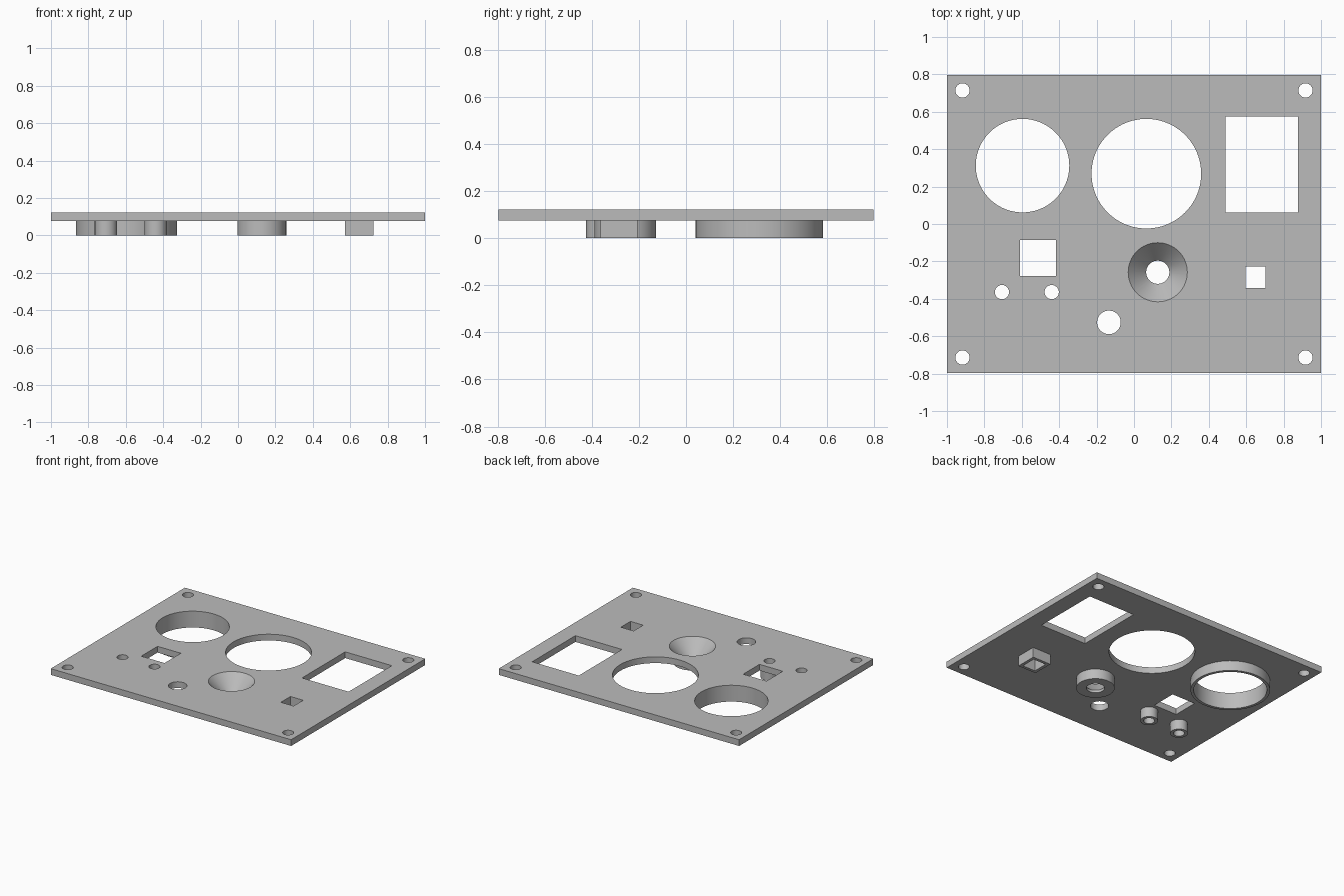
import bpy, bmesh
from math import radians
from mathutils import Matrix, Vector

TOP, UNDER = 0.123, 0.076      # faces of the plate
MID = 0.1                      # collars run up into the plate
LOW, HIGH = -0.05, 0.2         # cutters pass right through

cube = bpy.data.objects.get("Cube")
if cube:
    bpy.data.objects.remove(cube)

grey = bpy.data.materials.new("panel grey")
grey.use_nodes = True
colour = (0.5, 0.5, 0.5, 1)
grey.diffuse_color = colour
grey.node_tree.nodes["Principled BSDF"].inputs["Base Color"].default_value = colour


def box(bm, x, y, half_x, half_y, z0, z1):
    place = Matrix.Translation((x, y, (z0 + z1) / 2))
    size = Matrix.Diagonal((2 * half_x, 2 * half_y, z1 - z0, 1))
    bmesh.ops.create_cube(bm, size=1, matrix=place @ size)


def cylinder(bm, x, y, radius, z0, z1, sides=64):
    bmesh.ops.create_cone(bm, cap_ends=True, segments=sides, radius1=radius,
                          radius2=radius, depth=z1 - z0,
                          matrix=Matrix.Translation((x, y, (z0 + z1) / 2)))


def turned(bm, x, y, profile, sides=64):
    # stack of rings, bridged and capped into a closed solid
    rings = []
    for radius, z in profile:
        ring = bmesh.ops.create_circle(
            bm, segments=sides, radius=radius,
            matrix=Matrix.Translation((x, y, z)))["verts"]
        rings.append(ring)
    for a, b in zip(rings, rings[1:]):
        for i in range(sides):
            j = (i + 1) % sides
            bm.faces.new((a[i], a[j], b[j], b[i]))
    bm.faces.new(rings[0][::-1])
    bm.faces.new(rings[-1])


def finish(bm, name):
    bmesh.ops.recalc_face_normals(bm, faces=bm.faces)
    mesh = bpy.data.meshes.new(name)
    bm.to_mesh(mesh)
    bm.free()
    mesh.materials.append(grey)
    obj = bpy.data.objects.new(name, mesh)
    bpy.context.collection.objects.link(obj)
    return obj


# flat plate
bm = bmesh.new()
box(bm, 0, 0, 1, 0.797, UNDER, TOP)
panel = finish(bm, "panel")

# feature positions shared by collars and openings
gauge = (-0.596, 0.312)
funnel = (0.127, -0.258)
socket = (0.649, -0.285)
pilots = [(-0.706, -0.364), (-0.44, -0.364)]

# collars on the underside
bm = bmesh.new()
cylinder(bm, *gauge, 0.271, 0, MID, 96)
cylinder(bm, *funnel, 0.131, 0, MID)
box(bm, *socket, 0.076, 0.079, 0, MID)
for spot in pilots:
    cylinder(bm, *spot, 0.06, 0, MID, 48)
collars = finish(bm, "collars")

# openings
bm = bmesh.new()
cylinder(bm, *gauge, 0.25, LOW, HIGH, 96)
cylinder(bm, 0.066, 0.269, 0.293, LOW, HIGH, 96)
cylinder(bm, -0.134, -0.526, 0.063, LOW, HIGH)
box(bm, 0.683, 0.319, 0.194, 0.257, LOW, HIGH)
box(bm, -0.513, -0.182, 0.097, 0.097, LOW, HIGH)
box(bm, *socket, 0.053, 0.057, LOW, HIGH)
turned(bm, *funnel, [(0.062, LOW), (0.062, 0.02), (0.158, TOP), (0.158, HIGH)])
for spot in pilots:
    cylinder(bm, *spot, 0.038, LOW, HIGH, 48)
for side in (-1, 1):
    for end in (-1, 1):
        cylinder(bm, side * 0.917, end * 0.714, 0.038, LOW, HIGH, 48)
openings = finish(bm, "openings")

# join the collars to the plate, then cut the openings
for helper, operation in ((collars, "UNION"), (openings, "DIFFERENCE")):
    helper.hide_render = True
    mod = panel.modifiers.new(helper.name, "BOOLEAN")
    mod.operation = operation
    mod.solver = "EXACT"
    mod.object = helper

bpy.context.view_layer.update()
graph = bpy.context.evaluated_depsgraph_get()
solid = bpy.data.meshes.new_from_object(panel.evaluated_get(graph))
panel.modifiers.clear()
panel.data = solid
for helper in (collars, openings):
    bpy.data.objects.remove(helper)

# smooth round walls, crisp edges
bpy.ops.object.select_all(action="DESELECT")
panel.select_set(True)
bpy.context.view_layer.objects.active = panel
bpy.ops.object.shade_smooth_by_angle(angle=radians(20))
